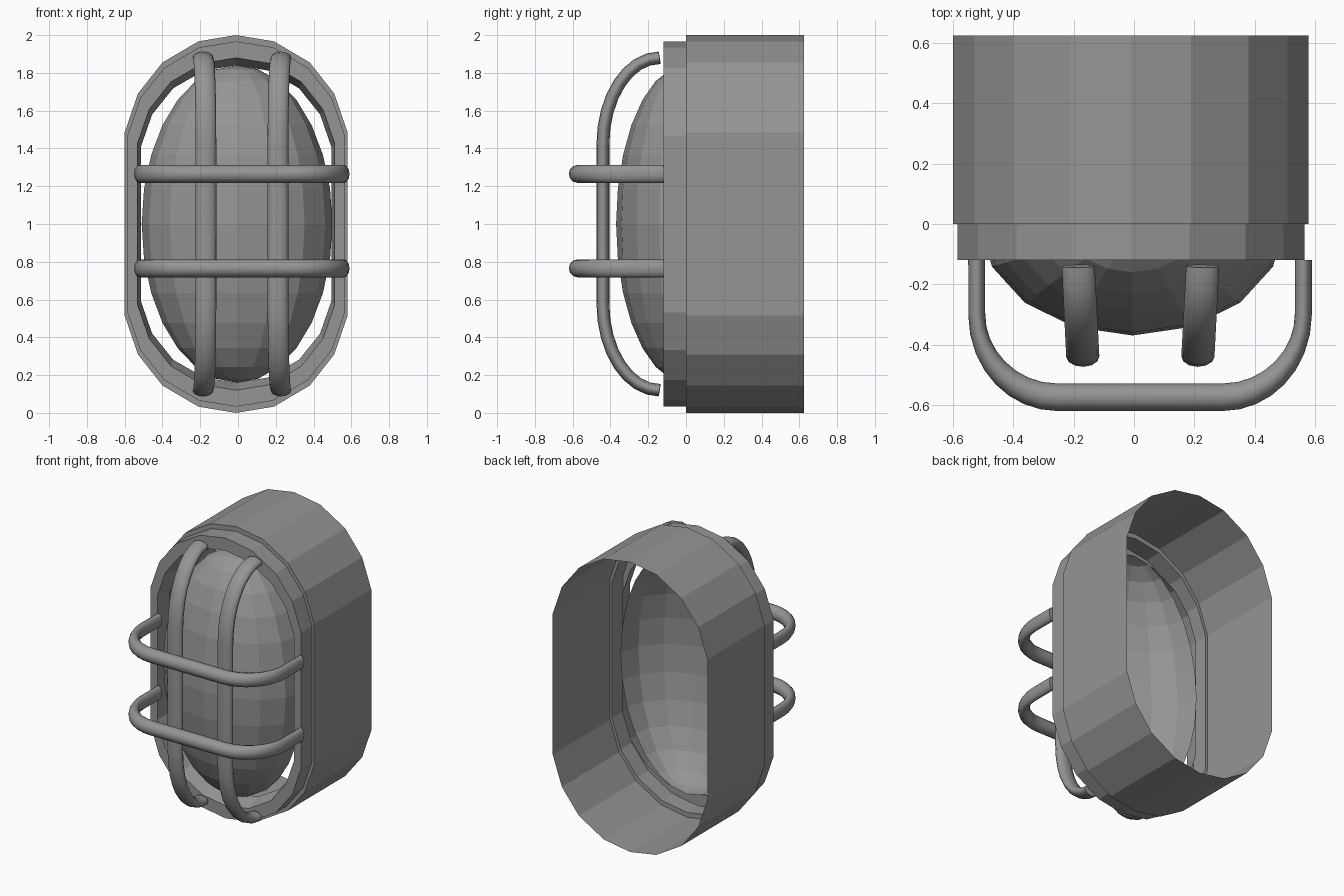
import bpy, bmesh
from math import cos, sin, pi

cube = bpy.data.objects.get("Cube")
if cube:
    bpy.data.objects.remove(cube, do_unlink=True)

grey = bpy.data.materials.new("mid grey")
grey.use_nodes = True
grey.diffuse_color = (0.3, 0.3, 0.3, 1)
grey.node_tree.nodes["Principled BSDF"].inputs["Base Color"].default_value = (0.3, 0.3, 0.3, 1)


def add_object(name, mesh, location=(0, 0, 0), scale=(1, 1, 1)):
    obj = bpy.data.objects.new(name, mesh)
    obj.location, obj.scale = location, scale
    mesh.materials.clear()
    mesh.materials.append(grey)
    bpy.context.collection.objects.link(obj)
    return obj


def mesh_from(bm, name):
    mesh = bpy.data.meshes.new(name)
    bm.to_mesh(mesh)
    bm.free()
    return mesh


# Housing: faceted oval swept through a stepped profile, open at the back
quarter = [(0.59, 0.485), (0.52, 0.69), (0.39, 0.855), (0.2, 0.967)]
half = quarter + [(0, 1.0)] + [(-x, z) for x, z in reversed(quarter)]
outline = half + [(-x, -z) for x, z in half]
profile = [  # depth, x scale, z scale
    (0.625, 1, 1), (0, 1, 1), (0, 0.975, 0.967), (-0.12, 0.975, 0.967),
    (-0.12, 0.885, 0.88), (-0.01, 0.855, 0.84),
]
bm = bmesh.new()
rings = [[bm.verts.new((x * sx, y, z * sz)) for x, z in outline] for y, sx, sz in profile]
for a, b in zip(rings, rings[1:]):
    for i in range(len(outline)):
        j = (i + 1) % len(outline)
        bm.faces.new((a[i], a[j], b[j], b[i]))
bmesh.ops.recalc_face_normals(bm, faces=bm.faces)
add_object("housing", mesh_from(bm, "housing"), (-0.01, 0, 1))

# Lens: front half of a faceted ellipsoid
bm = bmesh.new()
bmesh.ops.create_uvsphere(bm, u_segments=16, v_segments=14, radius=1)
bmesh.ops.delete(bm, geom=[v for v in bm.verts if v.co.y > 0.001], context='VERTS')
add_object("lens", mesh_from(bm, "lens"), (-0.005, 0, 1), (0.505, 0.37, 0.84))


# Guard bars: round tubes flattened by the object scale
def tube(name, points, radius, location, scale):
    curve = bpy.data.curves.new(name + "_path", 'CURVE')
    curve.dimensions = '3D'
    curve.bevel_depth = radius
    curve.bevel_resolution = 4
    curve.use_fill_caps = True
    spline = curve.splines.new('POLY')
    spline.points.add(len(points) - 1)
    for p, co in zip(spline.points, points):
        p.co = (*[c / s for c, s in zip(co, scale)], 1)
    temp = bpy.data.objects.new(name + "_path", curve)
    bpy.context.collection.objects.link(temp)
    bpy.context.view_layer.update()
    mesh = bpy.data.meshes.new_from_object(
        temp.evaluated_get(bpy.context.evaluated_depsgraph_get()))
    bpy.data.objects.remove(temp, do_unlink=True)
    obj = add_object(name, mesh, location, scale)
    bpy.ops.object.select_all(action='DESELECT')
    obj.select_set(True)
    bpy.context.view_layer.objects.active = obj
    bpy.ops.object.shade_smooth_by_angle(angle=pi / 4)


def arch(flat, run, depth, start, straight):
    """Half-path from the rim to the start of the flat span, then mirrored."""
    side = [(flat + run, start)] if straight else []
    for i in range(9):
        t = i / 8 * pi / 2
        side.append((flat + run * cos(t), start - straight - depth * sin(t)))
    return side + [(-u, y) for u, y in reversed(side)]


for side, x, bow in (("right", -0.185, 0.015), ("left", 0.228, -0.016)):
    path = arch(0.42, 0.46, 0.3, -0.14, 0)
    points = [(bow * (-0.14 - y) / 0.3, y, z) for z, y in path]
    tube(side + "_upright_bar", points, 0.055, (x, 0, 1), (1, 0.62, 0.6))

for level, z in (("lower", 0.765), ("upper", 1.265)):
    points = [(x, y, 0) for x, y in arch(0.275, 0.267, 0.275, -0.12, 0.18)]
    tube(level + "_cross_bar", points, 0.047, (0.02, 0, z), (0.6, 0.97, 1))
